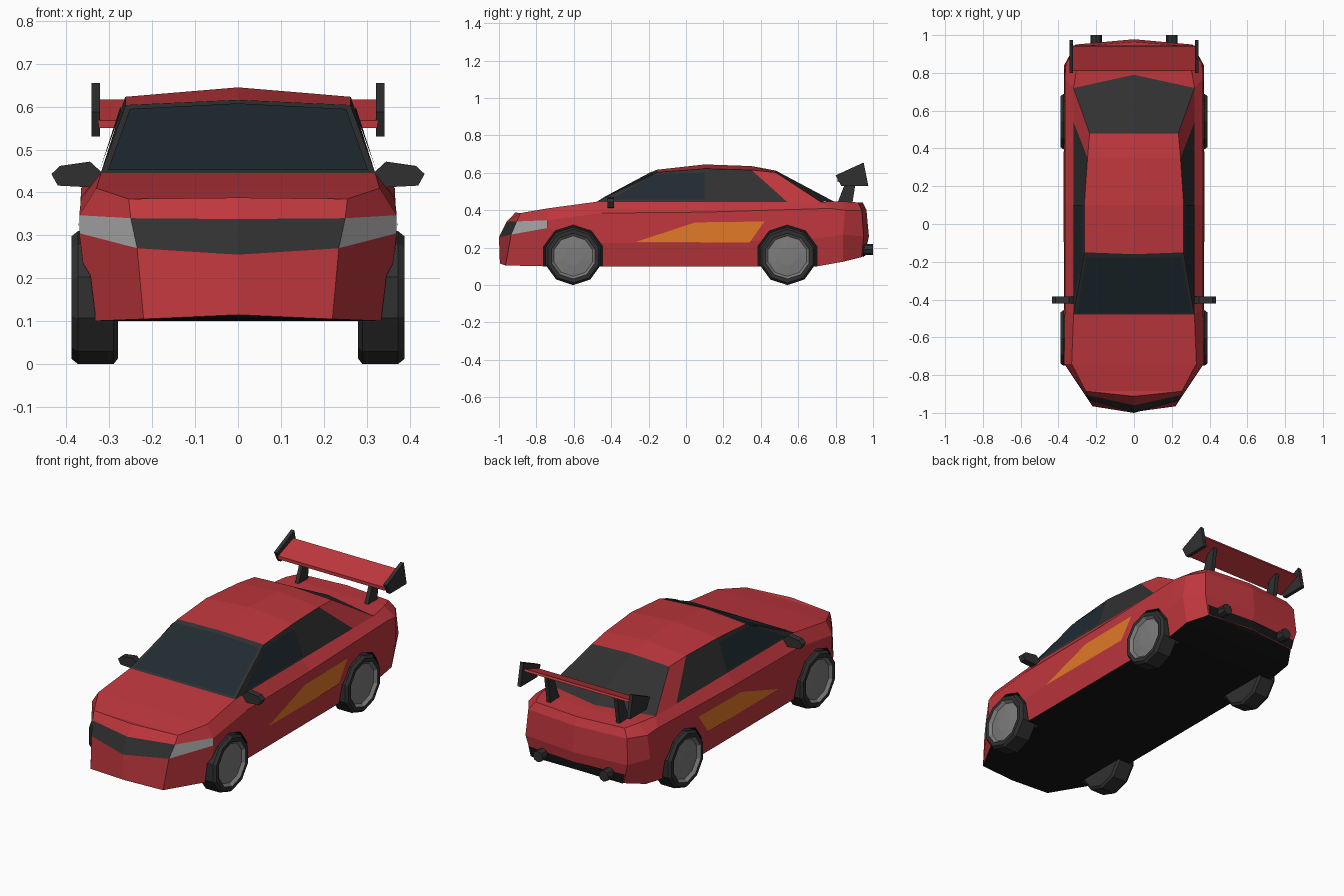
import bpy, bmesh
from math import sin, cos, pi
from mathutils import Vector

if "Cube" in bpy.data.objects:
    bpy.data.objects.remove(bpy.data.objects["Cube"])

# Shared palette; every mesh carries all slots so indices always match
PALETTE = dict(red=(.52, .038, .047), black=(.008, .008, .008), dark=(.03, .03, .03),
               glass=(.014, .024, .031), orange=(.75, .19, .02), rim=(.2, .2, .2), lamp=(.42, .42, .42))
MATS = []
for n, c in PALETTE.items():
    m = bpy.data.materials.new(n)
    m.diffuse_color = (*c, 1)
    m.use_nodes = True
    m.node_tree.nodes["Principled BSDF"].inputs["Base Color"].default_value = m.diffuse_color
    MATS.append(m)
IDX = {n: i for i, n in enumerate(PALETTE)}


def build(name, verts, faces, colors, mirror=False, open_shell=False):
    """Mesh from points; colors is one name or one per face."""
    bm = bmesh.new()
    vs = [bm.verts.new(v) for v in verts]
    for i, f in enumerate(faces):
        face = bm.faces.new([vs[j] for j in f])
        face.material_index = IDX[colors if isinstance(colors, str) else colors[i]]
    bm.normal_update()
    if open_shell:
        for f in bm.faces:
            if f.normal.dot(f.calc_center_median() - Vector((0, 0, .3))) < 0:
                f.normal_flip()
    else:
        bmesh.ops.recalc_face_normals(bm, faces=bm.faces)
    me = bpy.data.meshes.new(name)
    bm.to_mesh(me)
    bm.free()
    for m in MATS:
        me.materials.append(m)
    ob = bpy.data.objects.new(name, me)
    bpy.context.collection.objects.link(ob)
    if mirror:
        ob.modifiers.new("Mirror", 'MIRROR')
    return ob


def bands(rings, n):
    """Quads joining consecutive closed rings of n points."""
    return [(r * n + i, r * n + (i + 1) % n, (r + 1) * n + (i + 1) % n, (r + 1) * n + i)
            for r in range(rings - 1) for i in range(n)]


def prism(name, profile, a, b, axis, color, mirror=True):
    """Extrude a 2D profile along x (profile = y,z) or y (profile = x,z)."""
    n = len(profile)
    put = (lambda p, t: (t, *p)) if axis == 'x' else (lambda p, t: (p[0], t, p[1]))
    verts = [put(p, t) for t in (a, b) for p in profile]
    faces = bands(2, n) + [tuple(range(n)), tuple(range(n, 2 * n))]
    return build(name, verts, faces, color, mirror)


def panel(name, pts, color, off=.003):
    """Thin coloured patch lifted just off the surface."""
    p = [Vector(q) for q in pts]
    nrm = (p[1] - p[0]).cross(p[2] - p[0]).normalized()
    if nrm.dot(sum(p, Vector()) / len(p) - Vector((0, 0, .3))) < 0:
        nrm = -nrm
    p = [Vector((0 if abs(q.x) < 1e-6 else (q + nrm * off).x, *(q + nrm * off).yz)) for q in p]
    return build(name, p, [tuple(range(len(p)))], color, True, True)


def disc(y, z, r, n=10):
    return [(y + r * sin(2 * pi * i / n), z - r * cos(2 * pi * i / n)) for i in range(n)]


# Body shell: plan outlines from sill to belt line, nose to tail
sill = [(0, -.995, .115), (.22, -.965, .105), (.345, -.74, .10), (.345, -.45, .10), (.345, .1, .10),
        (.345, .7, .10), (.345, .84, .125), (.28, .94, .15), (0, .955, .16)]
lower = [(0, -1, .255), (.235, -.935, .27), (.37, -.74, .305), (.37, -.45, .225), (.37, .1, .225),
         (.37, .7, .25), (.37, .84, .27), (.31, .95, .26), (0, .978, .26)]
waist = [(0, -.96, .338), (.25, -.905, .34), (.37, -.74, .347), (.366, -.45, .385), (.366, .1, .39),
         (.366, .77, .41), (.36, .85, .40), (.30, .94, .40), (0, .965, .40)]
belt = [(0, -.912, .388), (.255, -.885, .385), (.33, -.74, .41), (.32, -.48, .445), (.32, .1, .445),
        (.32, .72, .445), (.30, .84, .447), (.27, .92, .442), (0, .945, .442)]
N = 16
verts = []
for half in (sill, lower, waist, belt):
    verts += half + [(-x, y, z) for x, y, z in half[7:0:-1]]
faces = bands(4, N)
colors = ['red'] * len(faces)
for i, c in ((0, 'dark'), (15, 'dark'), (1, 'lamp'), (14, 'lamp')):
    colors[N + i] = c
for start, c in ((0, 'black'), (3 * N, 'red')):
    strip = [(0, 1, 15)] + [(i, i + 1, 15 - i, 16 - i) for i in range(1, 7)] + [(7, 8, 9)]
    faces += [tuple(start + k for k in f) for f in strip]
    colors += [c] * len(strip)
body = build("body", verts, faces, colors)

# Wheel arches cut out of the body
WHEELS = {"front_wheels": -.603, "rear_wheels": .542}
cutters = []
for y in WHEELS.values():
    for s in (1, -1):
        c = prism("arch_cutter", disc(y, .155, .166), s * .27, s * .5, 'x', 'black', False)
        c.hide_render = True
        mod = body.modifiers.new("Arch", 'BOOLEAN')
        mod.operation, mod.solver, mod.object = 'DIFFERENCE', 'EXACT', c
        cutters.append(c)
dg = bpy.context.evaluated_depsgraph_get()
cut = bpy.data.meshes.new_from_object(body.evaluated_get(dg))
body.modifiers.clear()
body.data = cut
for c in cutters:
    bpy.data.objects.remove(c)

# Wheels: ten-sided lathe, tyre then dished rim (radius, x)
lathe = [(.10, .28), (.142, .28), (.155, .29), (.155, .373), (.143, .388), (.122, .388),
         (.108, .372), (.05, .378)]
for name, y in WHEELS.items():
    v = [(x, *p) for r, x in lathe for p in disc(y, .155, r)]
    k = len(lathe)
    f = bands(k, 10) + [tuple(range(10)), tuple(range(10 * k - 10, 10 * k))]
    build(name, v, f, ['dark'] * 50 + ['rim'] * 20 + ['dark', 'rim'], True)

# Cabin half: base row, roof edge row, roof centre line
base = [(0, -.48, .445), (.32, -.48, .445), (.32, .1, .445), (.32, .54, .445), (.32, .72, .445), (0, .79, .447)]
roof = [(0, -.16, .616), (.262, -.15, .604), (.263, .1, .623), (.246, .35, .615), (.235, .48, .602), (0, .48, .612)]
ridge = [(0, .1, .645), (0, .35, .636)]
faces = [(i, i + 1, i + 7, i + 6) for i in range(5)] + [(6, 7, 8, 12), (12, 8, 9, 13), (13, 9, 10, 11)]
build("cabin", base + roof + ridge, faces,
      ['dark', 'dark', 'dark', 'red', 'dark', 'red', 'red', 'red'], True, True)

# Glass and side flash
panel("windscreen", [(0, -.47, .45), (.303, -.47, .45), (.252, -.175, .592), (0, -.18, .605)], 'glass')
panel("side_window", [(.317, -.40, .455), (.317, .1, .455), (.27, .1, .6), (.269, -.18, .588)], 'glass', .004)
panel("side_flash", [(.37, -.27, .23), (.37, .34, .228), (.368, .42, .34), (.368, .05, .335)], 'orange')

# Door mirrors
prism("door_mirrors", [(.31, .44), (.345, .412), (.42, .416), (.435, .443), (.415, .462), (.345, .472)],
      -.42, -.385, 'y', 'dark')

# Rear wing: blade, end plates and struts
prism("wing_blade", [(.81, .55), (.945, .605), (.94, .617), (.81, .568)], -.325, .325, 'x', 'red', False)
prism("wing_end_plates", [(.80, .587), (.95, .655), (.975, .53), (.83, .53)], .322, .342, 'x', 'dark')
prism("wing_struts", [(.81, .44), (.89, .44), (.915, .6), (.865, .58)], .2, .222, 'x', 'dark')

# Rear diffuser strip and exhaust tips
panel("diffuser", [(0, .955, .16), (.28, .94, .15), (.292, .944, .205), (0, .965, .205)], 'black', .006)
prism("exhaust_tips", disc(.2, .19, .03, 8), .92, 1.0, 'y', 'dark')
